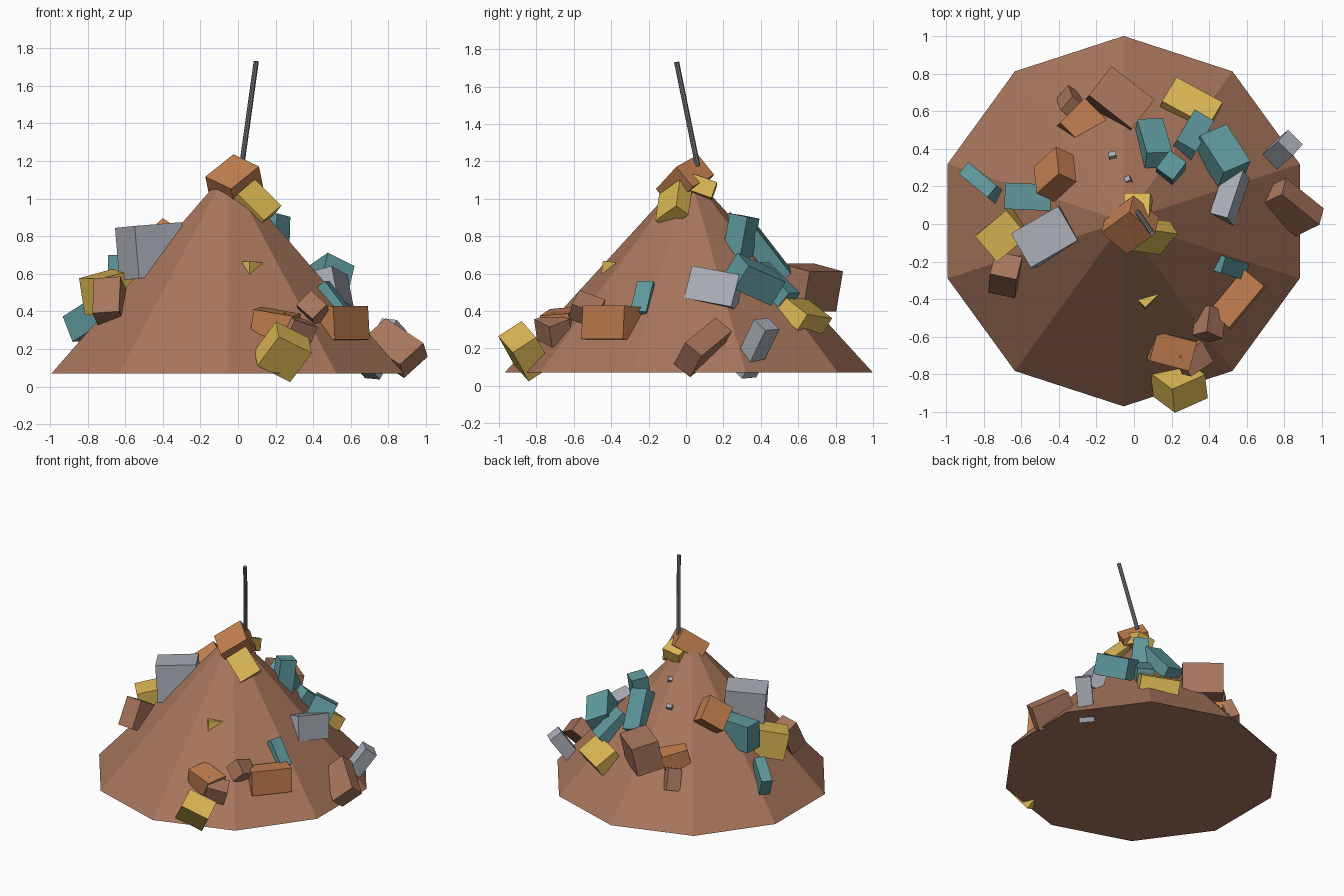
import bpy, bmesh, math
from mathutils import Vector, Matrix


def mat(name, r, g, b):
    m = bpy.data.materials.new(name)
    m.diffuse_color = (r, g, b, 1)
    return m


EARTH = mat("earth brown", 0.39, 0.18, 0.107)
RUST = mat("rust orange", 0.54, 0.21, 0.08)
YELLOW = mat("mustard yellow", 0.72, 0.48, 0.09)
TEAL = mat("dull teal", 0.115, 0.315, 0.335)
GREY = mat("pale grey", 0.40, 0.42, 0.47)
STEEL = mat("dark steel", 0.19, 0.20, 0.22)


def add(name, bm, m):
    bmesh.ops.recalc_face_normals(bm, faces=bm.faces)
    me = bpy.data.meshes.new(name)
    bm.to_mesh(me)
    bm.free()
    me.materials.append(m)
    ob = bpy.data.objects.new(name, me)
    bpy.context.collection.objects.link(ob)
    return ob


def box(name, m, c, u, v, size):
    """Tilted box: centre, two edge directions, three edge lengths."""
    u = Vector(u).normalized()
    v = Vector(v)
    v = (v - u * v.dot(u)).normalized()
    rot = Matrix((u, v, u.cross(v))).transposed().to_4x4()
    bm = bmesh.new()
    bmesh.ops.create_cube(bm, size=1,
                          matrix=Matrix.Translation(c) @ rot @ Matrix.Diagonal((*size, 1)))
    return add(name, bm, m)


# ten-sided heap
bm = bmesh.new()
ring = [bm.verts.new((-0.055 + 0.985 * math.cos(a), 0.015 + 0.985 * math.sin(a), 0.07))
        for a in (math.radians(90 + 36 * i) for i in range(10))]
apex = bm.verts.new((-0.055, 0.015, 1.15))
bm.faces.new(ring[::-1])
for i in range(10):
    bm.faces.new((ring[i], ring[(i + 1) % 10], apex))
add("heap", bm, EARTH)

# leaning pole
p, q = Vector((0.02, 0.063, 1.175)), Vector((0.097, -0.05, 1.73))
bm = bmesh.new()
bmesh.ops.create_cone(bm, cap_ends=True, segments=8, radius1=0.014, radius2=0.014,
                      depth=(q - p).length,
                      matrix=Matrix.Translation((p + q) / 2)
                      @ (q - p).to_track_quat('Z', 'Y').to_matrix().to_4x4())
add("pole", bm, STEEL)

# crates around the peak
box("peak_crate", RUST, (-0.02, -0.005, 1.09), (0.15, 0.11, 0.12), (0.13, -0.12, -0.07), (0.22, 0.19, 0.14))
box("peak_front_block", YELLOW, (0.095, -0.065, 0.97), (0.14, -0.02, -0.14), (-0.09, -0.11, -0.08), (0.2, 0.165, 0.09))
box("peak_back_block", YELLOW, (0.02, 0.085, 1.06), (0.14, 0, 0.02), (0, 0.14, -0.05), (0.14, 0.14, 0.09))

# left side
box("left_grey_crate", GREY, (-0.465, -0.07, 0.72), (0.25, 0.145, 0.02), (0.1, -0.18, 0.01), (0.29, 0.21, 0.28))
box("left_teal_crate", TEAL, (-0.565, 0.145, 0.6), (0.24, -0.01, 0), (0, 0.14, 0), (0.245, 0.14, 0.2))
box("left_teal_slab", TEAL, (-0.805, 0.215, 0.355), (0.17, -0.14, 0.11), (0.6, 0.75, 0), (0.22, 0.08, 0.15))
box("left_yellow_crate", YELLOW, (-0.69, -0.05, 0.5), (0.18, 0.15, 0.05), (0.13, -0.13, 0), (0.22, 0.18, 0.2))
box("left_brown_crate", EARTH, (-0.685, -0.27, 0.455), (0.14, -0.03, 0.01), (0, -0.11, -0.2), (0.145, 0.21, 0.14))

# back left
box("back_left_crate", RUST, (-0.42, 0.265, 0.75), (0.19, 0.17, 0.17), (0.02, -0.17, 0.15), (0.19, 0.19, 0.12))
box("back_orange_crate", RUST, (-0.275, 0.53, 0.48), (0.14, -0.14, 0), (0.13, 0.17, -0.05), (0.18, 0.19, 0.14))
box("back_brown_crate", EARTH, (-0.08, 0.655, 0.525), (0.23, -0.18, 0), (-0.16, -0.17, 0.05), (0.29, 0.2, 0.22))
box("back_small_block", EARTH, (-0.34, 0.65, 0.37), (0.06, 0.07, 0.02), (-0.06, 0.05, 0.03), (0.1, 0.08, 0.16))

# back right
box("back_yellow_block", YELLOW, (0.3, 0.625, 0.38), (0.24, -0.13, 0.02), (0.07, 0.13, -0.1), (0.28, 0.18, 0.1))
box("back_teal_slab", TEAL, (0.105, 0.43, 0.7), (-0.05, 0.17, -0.22), (0.14, -0.02, 0), (0.3, 0.14, 0.1))
box("back_teal_bar", TEAL, (0.31, 0.47, 0.54), (-0.1, -0.17, 0.17), (0.1, -0.06, 0), (0.25, 0.12, 0.1))
box("upper_teal_crate", TEAL, (0.195, 0.29, 0.78), (0.095, -0.07, 0.01), (-0.07, -0.1, 0.02), (0.11, 0.12, 0.26))
box("right_teal_crate", TEAL, (0.47, 0.365, 0.57), (0.13, -0.2, 0.09), (0.14, 0.06, -0.07), (0.25, 0.17, 0.15))

# right side
box("right_grey_slab", GREY, (0.51, 0.15, 0.52), (0.09, 0.27, -0.05), (0.04, -0.05, -0.2), (0.27, 0.18, 0.1))
box("right_grey_block", GREY, (0.76, 0.37, 0.2), (0.15, 0.13, 0.27), (0.08, -0.07, 0), (0.32, 0.11, 0.1))
box("right_brown_crate", EARTH, (0.835, 0.09, 0.205), (-0.21, 0.17, 0.14), (-0.7, -0.34, -0.63), (0.29, 0.18, 0.115))

# front right
box("front_orange_crate", RUST, (0.55, -0.4, 0.335), (0.2, 0.24, 0), (0.11, -0.09, 0.01), (0.29, 0.14, 0.18))
box("front_teal_plank", TEAL, (0.515, -0.23, 0.46), (0.13, -0.04, -0.17), (0.03, 0.1, 0), (0.21, 0.09, 0.06))
box("front_small_crate", EARTH, (0.4, -0.53, 0.41), (0.08, 0.02, 0.08), (0.09, -0.04, -0.08), (0.11, 0.12, 0.15))

# front
box("front_low_orange_crate", RUST, (0.2, -0.67, 0.335), (0.23, -0.06, -0.04), (0.08, 0.17, 0.01), (0.22, 0.16, 0.13))
box("front_low_brown_block", EARTH, (0.31, -0.71, 0.3), (0.15, 0.1, -0.05), (0.08, -0.12, -0.05), (0.15, 0.13, 0.12))
box("front_yellow_crate", YELLOW, (0.24, -0.86, 0.185), (0.18, 0.08, -0.09), (0.08, -0.1, 0.17), (0.21, 0.21, 0.15))

# buried corners poking out of the slope
box("buried_yellow_corner", YELLOW, (0.06, -0.38, 0.61), (0, 0.12, 0.99), (0.707, -0.7, 0.085), (0.1, 0.1, 0.1))
box("buried_grey_chip_low", GREY, (-0.115, 0.365, 0.765), (1, 0.2, 0), (0, 0.6, 0.8), (0.04, 0.03, 0.03))
box("buried_grey_chip_high", GREY, (-0.03, 0.235, 0.905), (1, 0.5, 0.2), (0, 0.6, 0.8), (0.03, 0.03, 0.03))
